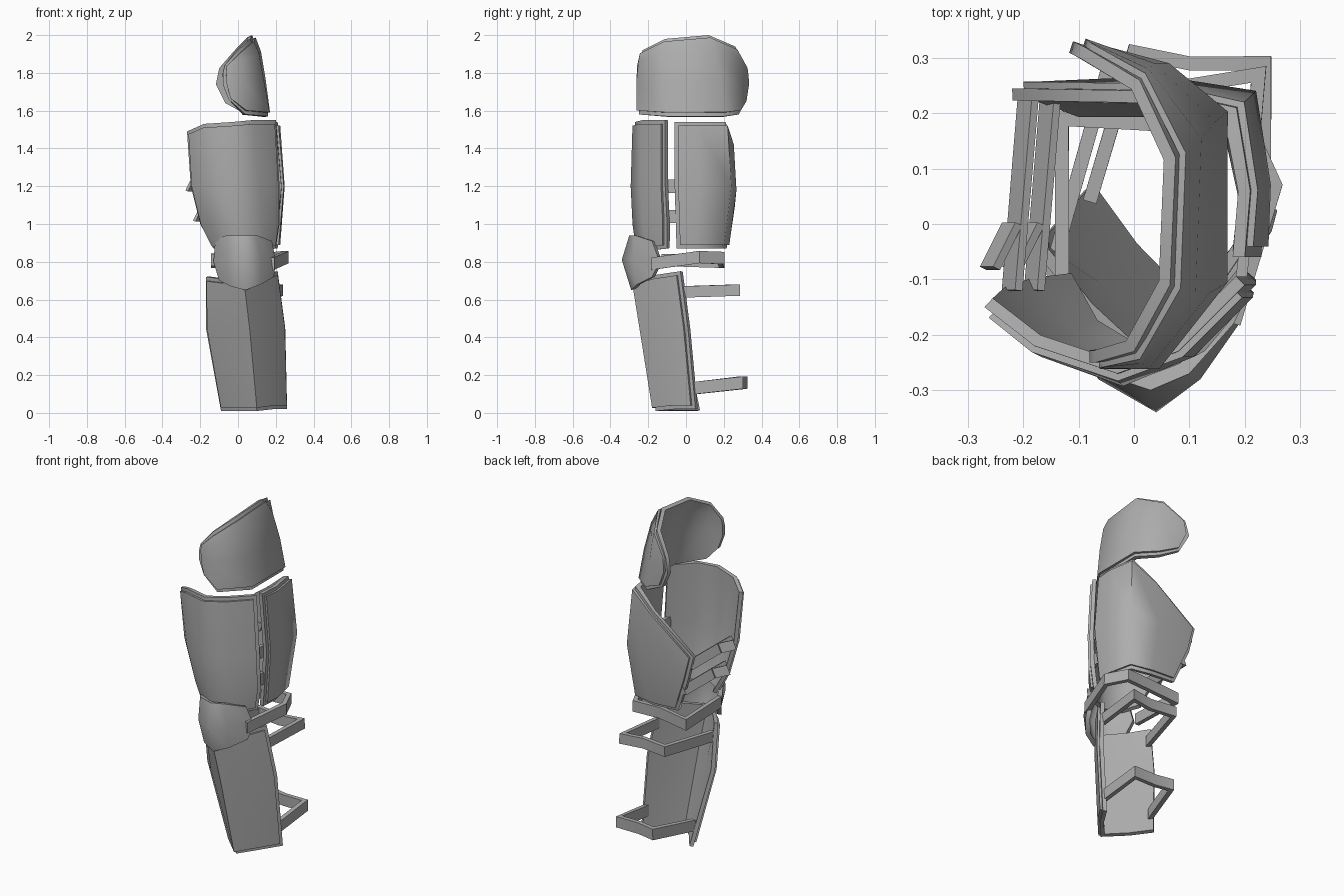
import bpy
import bmesh
from mathutils import Vector

cube = bpy.data.objects.get("Cube")
if cube:
    bpy.data.objects.remove(cube, do_unlink=True)

steel = bpy.data.materials.new("plain grey")
steel.use_nodes = True
steel.diffuse_color = (.42, .42, .42, 1)
steel.node_tree.nodes["Principled BSDF"].inputs["Base Color"].default_value = steel.diffuse_color


def sheet(name, rows, thickness, offset, sharp_angle):
    """Grid surface through the rows of points, thickened to a solid."""
    bm = bmesh.new()
    grid = [[bm.verts.new(point) for point in row] for row in rows]
    for upper, lower in zip(grid, grid[1:]):
        for j in range(len(upper) - 1):
            bm.faces.new((upper[j], lower[j], lower[j + 1], upper[j + 1]))
    mesh = bpy.data.meshes.new(name)
    bm.to_mesh(mesh)
    bm.free()
    mesh.materials.append(steel)
    obj = bpy.data.objects.new(name, mesh)
    bpy.context.collection.objects.link(obj)
    solid = obj.modifiers.new("thickness", 'SOLIDIFY')
    solid.thickness = thickness
    solid.offset = offset
    solid.use_even_offset = True
    bpy.ops.object.select_all(action='DESELECT')
    obj.select_set(True)
    bpy.context.view_layer.objects.active = obj
    bpy.ops.object.modifier_apply(modifier=solid.name)
    bpy.ops.object.shade_smooth_by_angle(angle=sharp_angle)


def pull_in(line, distance):
    """Move both ends of a line of points towards their neighbours."""
    first, last = line[0], line[-1]
    start = first + (line[1] - first).normalized() * distance
    end = last + (line[-2] - last).normalized() * distance
    return [start] + line[1:-1] + [end]


def plate(name, rows, border=.02):
    """Armour plate: a base shell with a slightly smaller raised panel."""
    rows = [[Vector(point) for point in row] for row in rows]
    sheet(name + "_base", rows, .022, -1, 1.2)
    panel = [pull_in(row, border) for row in rows]
    columns = [pull_in(list(column), border) for column in zip(*panel)]
    panel = [list(row) for row in zip(*columns)]
    sheet(name + "_panel", panel, .012, 1, 1.2)


def strap(name, path, height, thickness=.025, lean=0):
    """Flat band following a path."""
    half = Vector((lean, 0, height / 2))
    rows = [[Vector(point) + side * half for point in path] for side in (1, -1)]
    sheet(name, rows, thickness, 0, .4)


# Hip guard, wrapping the outer side
plate("hip_guard", [
    [(-.07, -.25, 1.84), (0, -.23, 1.92), (.065, -.11, 1.98),
     (.075, .12, 2), (.01, .26, 1.94), (-.09, .32, 1.83)],
    [(-.08, -.25, 1.8), (.01, -.24, 1.86), (.1, -.12, 1.9),
     (.11, .15, 1.91), (.02, .27, 1.87), (-.1, .325, 1.79)],
    [(-.08, -.25, 1.74), (.02, -.25, 1.76), (.125, -.12, 1.76),
     (.135, .18, 1.76), (.03, .28, 1.76), (-.11, .33, 1.74)],
    [(-.05, -.25, 1.66), (.04, -.25, 1.58), (.16, -.1, 1.57),
     (.16, .2, 1.57), (.06, .28, 1.58), (-.06, .31, 1.64)],
])

# Front thigh plate, tapering towards the knee
plate("front_thigh", [
    [(-.27, -.15, 1.49), (-.18, -.22, 1.53), (-.03, -.27, 1.54),
     (.08, -.23, 1.55), (.2, -.11, 1.55)],
    [(-.25, -.13, 1.2), (-.16, -.23, 1.2), (-.02, -.28, 1.2),
     (.1, -.23, 1.2), (.22, -.11, 1.2)],
    [(-.2, -.11, 1), (-.12, -.21, 1), (0, -.27, 1),
     (.12, -.22, 1), (.22, -.1, 1)],
    [(-.13, -.1, .87), (-.08, -.19, .86), (.02, -.25, .86),
     (.12, -.2, .86), (.2, -.1, .87)],
])

# Rear thigh plate with a slanted upper edge
plate("rear_thigh", [
    [(.2, -.06, 1.54), (.21, .06, 1.54), (.185, .21, 1.54),
     (.05, .24, 1.44), (-.22, .245, 1.24)],
    [(.23, -.06, 1.2), (.235, .07, 1.2), (.21, .23, 1.2),
     (.05, .255, 1.18), (-.18, .245, 1.08)],
    [(.2, -.05, .87), (.21, .05, .87), (.18, .19, .87),
     (.06, .215, .87), (-.1, .215, .88)],
])

# Shin plate, wedge shaped in section
plate("shin", [
    [(-.17, -.06, .72), (-.09, -.16, .71), (.03, -.27, .7),
     (.12, -.165, .73), (.21, -.03, .75)],
    [(-.17, -.03, .45), (-.08, -.12, .45), (.06, -.23, .45),
     (.16, -.12, .45), (.25, .01, .45)],
    [(-.09, .06, .01), (-.01, -.05, .01), (.1, -.16, .01),
     (.19, -.06, .02), (.26, .05, .02)],
])

# Knee cap, bulging to a blunt point
sheet("knee_cap", [
    [(-.12, -.18, .92), (-.06, -.27, .94), (.03, -.3, .94),
     (.1, -.27, .94), (.18, -.18, .91)],
    [(-.13, -.15, .8), (-.065, -.28, .81), (.04, -.34, .81),
     (.12, -.28, .81), (.2, -.14, .8)],
    [(-.1, -.19, .7), (-.04, -.26, .67), (.04, -.29, .65),
     (.12, -.26, .68), (.19, -.18, .72)],
], .025, -1, 1.2)

# Straps closing the thigh on the inner side, tabs on the front plate's edge,
# and short bridges on the outer side
for label, high, inset in (("upper", 1.2, 0), ("lower", 1.04, .04)):
    strap(label + "_thigh_strap", [
        (-.22 + inset, -.12, high), (-.19 + inset, .23, high - .02),
        (0, .225, high - .02)], .05, .015, .012)
    strap(label + "_thigh_tab", [
        (-.26 + inset, -.08, high), (-.22 + inset, 0, high)], .05, .015, .012)
    strap(label + "_thigh_bridge", [
        (.19, -.13, high), (.205, 0, high)], .07, .02)

# Knee strap
strap("knee_strap", [
    (.18, -.18, .79), (.255, .07, .825), (.2, .19, .82),
    (.04, .18, .82), (-.13, .19, .8), (-.13, -.13, .81)], .065)

# Shin straps
strap("upper_shin_strap", [
    (.2, -.02, .64), (.225, .27, .65), (.1, .25, .65),
    (-.05, .27, .65), (-.14, -.05, .64)], .06)
strap("lower_shin_strap", [
    (.235, .03, .13), (.235, .29, .16), (.1, .29, .16),
    (0, .31, .16), (-.08, .04, .13)], .065)
